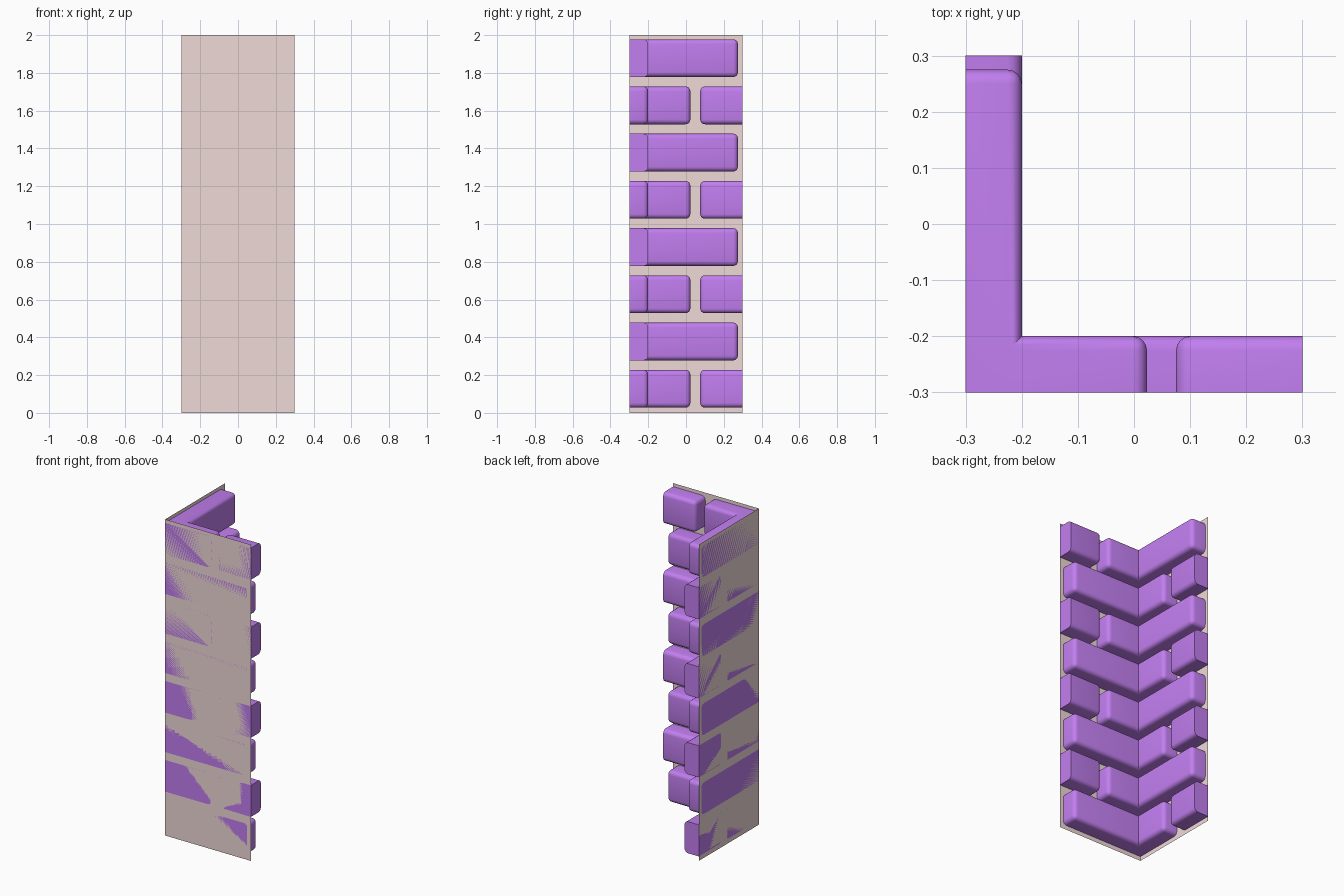
import bpy, bmesh

if "Cube" in bpy.data.objects:
    bpy.data.objects.remove(bpy.data.objects["Cube"])

H, F = 0.3, -0.2            # half width of the panel, brick face plane
LONG, SHORT, GAP_END = 0.275, 0.023, 0.075
ROWS, PITCH, BRICK_H = 8, 0.25, 0.2


def material(name, color):
    m = bpy.data.materials.new(name)
    m.diffuse_color = color
    m.use_nodes = True
    m.node_tree.nodes["Principled BSDF"].inputs["Base Color"].default_value = m.diffuse_color
    return m


def add_object(name, bm, mat):
    mesh = bpy.data.meshes.new(name)
    bm.to_mesh(mesh)
    bm.free()
    ob = bpy.data.objects.new(name, mesh)
    bpy.context.collection.objects.link(ob)
    mesh.materials.append(mat)
    return ob


def brick(name, plan, z):
    """Extrude a plan outline and round every exposed edge."""
    bm = bmesh.new()
    face = bm.faces.new([bm.verts.new((x, y, z)) for x, y in plan])
    top = bmesh.ops.extrude_face_region(bm, geom=[face])["geom"]
    bmesh.ops.translate(bm, vec=(0, 0, BRICK_H),
                        verts=[v for v in top if isinstance(v, bmesh.types.BMVert)])
    bmesh.ops.recalc_face_normals(bm, faces=bm.faces)

    def keep_sharp(e):
        a, b = e.verts[0].co, e.verts[1].co
        flush = any(abs(abs(a[i]) - H) < 1e-4 and abs(a[i] - b[i]) < 1e-4
                    for i in (0, 1))
        inner = all(abs(v[i] - F) < 1e-4 for v in (a, b) for i in (0, 1))
        return flush or inner

    bmesh.ops.bevel(bm, geom=[e for e in bm.edges if not keep_sharp(e)],
                    offset=0.025, segments=4, profile=0.5, affect='EDGES')
    ob = add_object(name, bm, purple)
    bpy.ops.object.select_all(action='DESELECT')
    ob.select_set(True)
    bpy.context.view_layer.objects.active = ob
    bpy.ops.object.shade_smooth_by_angle(angle=0.6)


purple = material("brick_purple", (0.54, 0.21, 0.87, 1))
pink = material("mortar_pink", (0.87, 0.70, 0.69, 1))

# Thin mortar sheet folded around the corner
bm = bmesh.new()
path = [(H, -H), (-H, -H), (-H, H)]
low = [bm.verts.new((x, y, 0)) for x, y in path]
high = [bm.verts.new((x, y, 2)) for x, y in path]
for i in range(2):
    bm.faces.new((low[i + 1], low[i], high[i], high[i + 1]))
add_object("mortar_backing", bm, pink)

# Alternating courses: one corner brick and one cut brick each
for r in range(ROWS):
    z = 0.028 + PITCH * r
    a, b = (LONG, SHORT) if r % 2 == 0 else (SHORT, LONG)
    brick(f"corner_brick_{r}",
          [(-H, -H), (a, -H), (a, F), (F, F), (F, b), (-H, b)], z)
    cut = [(GAP_END, -H), (H, -H), (H, F), (GAP_END, F)]
    if r % 2 == 0:
        cut = [(y, x) for x, y in cut]
    brick(f"cut_brick_{r}", cut, z)
